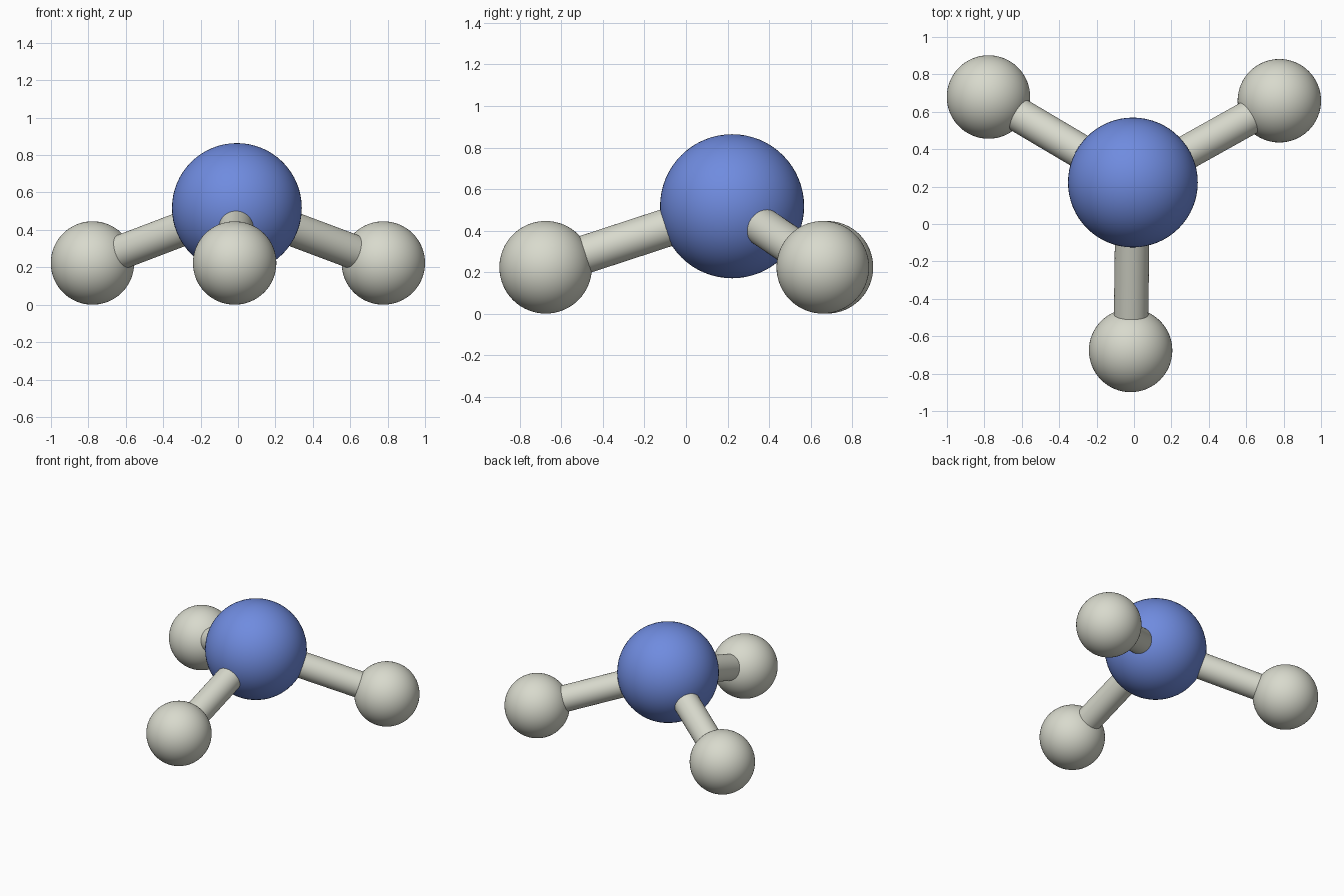
import bpy
from mathutils import Vector

if "Cube" in bpy.data.objects:
    bpy.data.objects.remove(bpy.data.objects["Cube"])


def material(name, rgb):
    m = bpy.data.materials.new(name)
    m.diffuse_color = (*rgb, 1.0)
    m.use_nodes = True
    m.node_tree.nodes["Principled BSDF"].inputs["Base Color"].default_value = m.diffuse_color
    return m


blue = material("blue", (0.16, 0.26, 0.74))
pale_grey = material("pale_grey", (0.69, 0.70, 0.61))


def finish(name, mat):
    obj = bpy.context.object
    obj.name = name
    obj.data.materials.append(mat)
    bpy.ops.object.shade_smooth_by_angle()


def atom(name, centre, radius, mat):
    bpy.ops.mesh.primitive_uv_sphere_add(segments=64, ring_count=32,
                                         radius=radius, location=centre)
    finish(name, mat)


def bond(name, start, end, radius, mat):
    axis = end - start
    bpy.ops.mesh.primitive_cylinder_add(
        vertices=48, radius=radius, depth=axis.length,
        location=(start + end) / 2,
        rotation=axis.to_track_quat('Z', 'Y').to_euler())
    finish(name, mat)


# Large central atom
centre = Vector((-0.006, 0.222, 0.517))
atom("central_atom", centre, 0.347, blue)

# Three small outer atoms, each joined to the centre by a rod
outer = {
    "left": Vector((-0.778, 0.679, 0.223)),
    "right": Vector((0.777, 0.659, 0.223)),
    "front": Vector((-0.018, -0.676, 0.223)),
}
for side, pos in outer.items():
    atom(side + "_outer_atom", pos, 0.223, pale_grey)
    bond(side + "_bond", centre, pos, 0.092, pale_grey)
